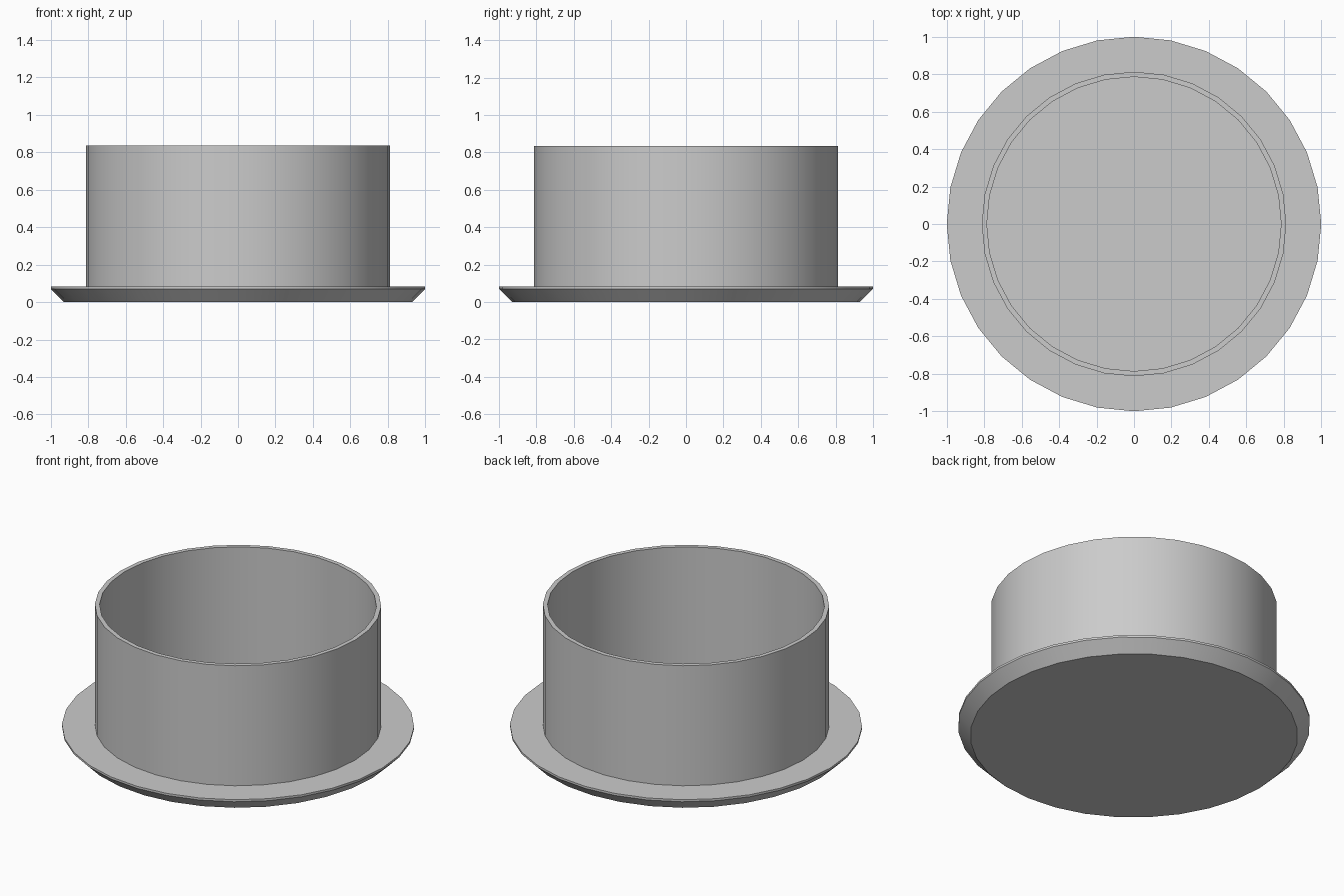
import bpy
import bmesh
import math

SIDES = 32

if "Cube" in bpy.data.objects:
    bpy.data.objects.remove(bpy.data.objects["Cube"], do_unlink=True)

grey = bpy.data.materials.new("plain_grey")
grey.use_nodes = True
colour = (0.6, 0.6, 0.6, 1)
grey.diffuse_color = colour
grey.node_tree.nodes["Principled BSDF"].inputs["Base Color"].default_value = colour


def revolve(name, profile, closed):
    """Turn a (radius, height) profile around z; open ends are capped."""
    bm = bmesh.new()
    rings = []
    for radius, z in profile:
        angles = [2 * math.pi * i / SIDES for i in range(SIDES)]
        rings.append([bm.verts.new((radius * math.cos(a), radius * math.sin(a), z))
                      for a in angles])
    pairs = list(zip(rings, rings[1:]))
    if closed:
        pairs.append((rings[-1], rings[0]))
    else:
        bm.faces.new(rings[0])
        bm.faces.new(rings[-1])
    for low, high in pairs:
        for i in range(SIDES):
            j = (i + 1) % SIDES
            bm.faces.new((low[i], low[j], high[j], high[i]))
    bmesh.ops.recalc_face_normals(bm, faces=bm.faces)
    mesh = bpy.data.meshes.new(name)
    bm.to_mesh(mesh)
    bm.free()
    mesh.materials.append(grey)
    obj = bpy.data.objects.new(name, mesh)
    bpy.context.collection.objects.link(obj)
    bpy.ops.object.select_all(action="DESELECT")
    obj.select_set(True)
    bpy.context.view_layer.objects.active = obj
    bpy.ops.object.shade_smooth_by_angle(angle=math.radians(30))
    return obj


# Flange disc with a chamfered underside, also the floor of the cup
revolve("base_flange", [(0.93, 0), (1, 0.07), (1, 0.083)], closed=False)

# Thin round wall, sunk slightly into the flange
revolve("cup_wall", [(0.813, 0.07), (0.813, 0.835), (0.786, 0.835), (0.786, 0.07)],
        closed=True)
